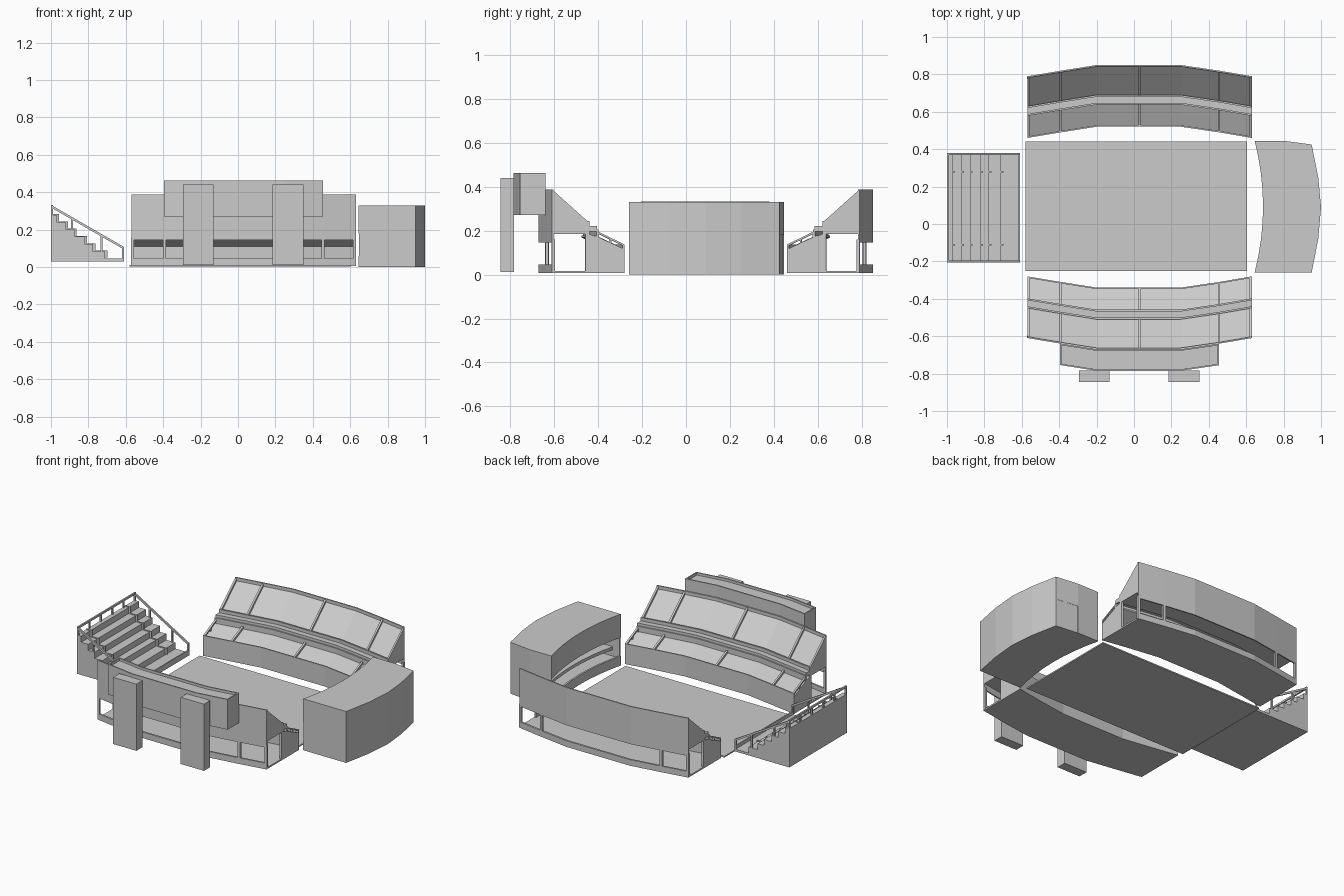
import bpy, bmesh, math

if "Cube" in bpy.data.objects:
    bpy.data.objects.remove(bpy.data.objects["Cube"])

def mesh_object(name, rings):
    """Closed solid from a series of equal-length cross-section rings."""
    bm = bmesh.new()
    vs = [[bm.verts.new(p) for p in r] for r in rings]
    n = len(rings[0])
    for a, b in zip(vs, vs[1:]):
        for i in range(n):
            bm.faces.new((a[i], a[(i + 1) % n], b[(i + 1) % n], b[i]))
    bm.faces.new(vs[0])
    bm.faces.new(vs[-1])
    bmesh.ops.recalc_face_normals(bm, faces=bm.faces)
    me = bpy.data.meshes.new(name)
    bm.to_mesh(me)
    bm.free()
    ob = bpy.data.objects.new(name, me)
    bpy.context.collection.objects.link(ob)
    return ob

def slab(name, plan, z0, z1):
    return mesh_object(name, [[(x, y, z) for x, y in plan] for z in (z0, z1)])

def box(name, x0, x1, y0, y1, z0, z1):
    return slab(name, [(x0, y0), (x1, y0), (x1, y1), (x0, y1)], z0, z1)

def wall_y(name, profile, y0, y1):
    return mesh_object(name, [[(x, y, z) for x, z in profile] for y in (y0, y1)])

# Bowed plan shared by the two long stands
BOW = [(-.57, -.06), (-.39, -.03), (-.2, 0), (.25, 0), (.455, -.03), (.63, -.06)]

def bow(x):
    for (xa, a), (xb, b) in zip(BOW, BOW[1:]):
        if x <= xb + 1e-6:
            return a + (b - a) * (x - xa) / (xb - xa)
    return BOW[-1][1]

def sweep(name, profile, front, x0=-.57, x1=.63):
    xs = [x0] + [x for x, _ in BOW if x0 + .001 < x < x1 - .001] + [x1]
    def pt(x, u, z):
        y = .52 + u + bow(x)
        return (x, .18 - y if front else y, z)
    return mesh_object(name, [[pt(x, u, z) for u, z in profile] for x in xs])

def rect(u0, u1, z0, z1):
    return [(u0, z0), (u1, z0), (u1, z1), (u0, z1)]

def strip(u0, z0, u1, z1, h):
    return [(u0, z0), (u1, z1), (u1, z1 + h), (u0, z0 + h)]

# Pitch
box("pitch", -.58, .605, -.25, .44, .004, .012)

# Long stands
for front in (False, True):
    s = "front" if front else "back"
    sweep(s + "_stand_floor", rect(0, .33, .006, .016), front)
    sweep(s + "_pitch_wall", rect(0, .008, .01, .136), front)
    sweep(s + "_lower_seating", strip(0, .105, .135, .168, .01), front)
    sweep(s + "_walkway", rect(.125, .17, .195, .222), front)
    sweep(s + "_lower_top_rim", rect(.118, .128, .17, .205), front)
    # Upper tier with hanging outer wall
    sweep(s + "_upper_tier", [(.165, .185), (.165, .222), (.322, .366), (.322, .387),
                              (.33, .387), (.33, .145), (.322, .145), (.322, .185)], front)
    sweep(s + "_upper_front_rim", rect(.160, .17, .185, .243), front)
    sweep(s + "_outer_low_wall", rect(.318, .33, .01, .045), front)
    # Aisle dividers and columns
    for x in (-.564, -.394, .03, .455, .624):
        a, b = x - .006, x + .006
        end = x < -.5 or x > .6
        sweep(s + "_upper_divider", strip(.165, .218, .328, .364, .022), front, a, b)
        if end:
            sweep(s + "_end_rail", strip(0, .128, .128, .19, .009), front, a, b)
            for u in (.004, .062, .12):
                sweep(s + "_rail_post", rect(u - .004, u + .004, .105 + .47 * u, .13 + .48 * u),
                      front, a, b)
            sweep(s + "_end_wall", [(0, .01), (.178, .01), (.178, .19), (.125, .172), (0, .115)],
                  front, a, b)
        else:
            sweep(s + "_lower_divider", strip(0, .11, .128, .17, .02), front, a, b)
        if x != .03:
            sweep(s + "_column", rect(.316, .33, .01, .16), front, a - .002, b + .002)

# Press box with sunken roof
sweep("press_box", [(.33, .27), (.445, .27), (.445, .463), (.437, .463),
                    (.437, .447), (.338, .447), (.338, .463), (.33, .463)], True, -.395, .455)
for x in (-.395, .447):
    sweep("press_box_lip", rect(.33, .445, .44, .463), True, x, x + .008)

# Lift towers
for x in (-.295, .185):
    box("lift_tower", x, x + .165, -.845, -.782, .012, .44)

# Right stand: covered end with a concave open front
def inner(y, d=0):
    t = (y - .0925) / .3525
    return .69 - .045 * t * t + d

Y = [-.26 + .705 * i / 8 for i in range(9)]
outer = [(.80, .445), (.95, .425), (.985, .25), (1.0, .09), (.985, -.08), (.95, -.26)]
slab("right_roof", [(inner(y), y) for y in Y] + outer, .18, .33)
slab("right_core", [(inner(y, .13), y) for y in Y] + outer[1:], 0, .18)
for name, d0, d1, z0, z1 in (("right_floor", 0, .14, 0, .012),
                             ("right_pitch_wall", 0, .012, .01, .06),
                             ("right_lower_tier", .012, .14, .04, .05),
                             ("right_upper_tier", .05, .14, .09, .11)):
    slab(name, [(inner(y, d0), y) for y in Y] + [(inner(y, d1), y) for y in reversed(Y)], z0, z1)
for y in (-.26, .437):
    box("right_end_wall", .648, .80, y, y + .008, 0, .18)

# Left stepped terrace
edges = [-1, -.97, -.92, -.875, -.82, -.775, -.71]
prof = [(-1, .03), (-.61, .03), (-.61, .045), (-.71, .045)]
z = .045
for i in range(len(edges) - 1, 0, -1):
    z2 = z + .039
    prof += [(edges[i], z2), (edges[i - 1], z2)]
    z = z2
prof = [p for i, p in enumerate(prof) if i == 0 or p != prof[i - 1]]
wall_y("left_terrace", prof, -.205, .38)
box("left_front_kerb", -.618, -.61, -.205, .38, .03, .065)

def rail_z(x):
    return .332 - (x + 1) * .575

# Terrace railings
for y in (-.205, .37):
    wall_y("side_rail", [(-1, rail_z(-1)), (-.61, rail_z(-.61)),
                         (-.61, rail_z(-.61) - .014), (-1, rail_z(-1) - .014)], y, y + .01)
    for x in (-1, -.893, -.735, -.62):
        box("side_rail_post", x, x + .01, y, y + .01, max(.04, rail_z(x) - .13), rail_z(x + .01))
box("rear_rail", -1, -.99, -.205, .38, .32, .332)
for i in range(6):
    y = -.205 + i * .115
    box("rear_rail_post", -1, -.99, y, y + .01, .26, .325)
# Aisle lines on the terrace
for y in (-.11, .28):
    for i in range(6):
        box("aisle_step", edges[i] + .0, edges[i + 1] + .012, y - .004, y + .004,
            .05, .045 + .039 * (6 - i) + .004)
